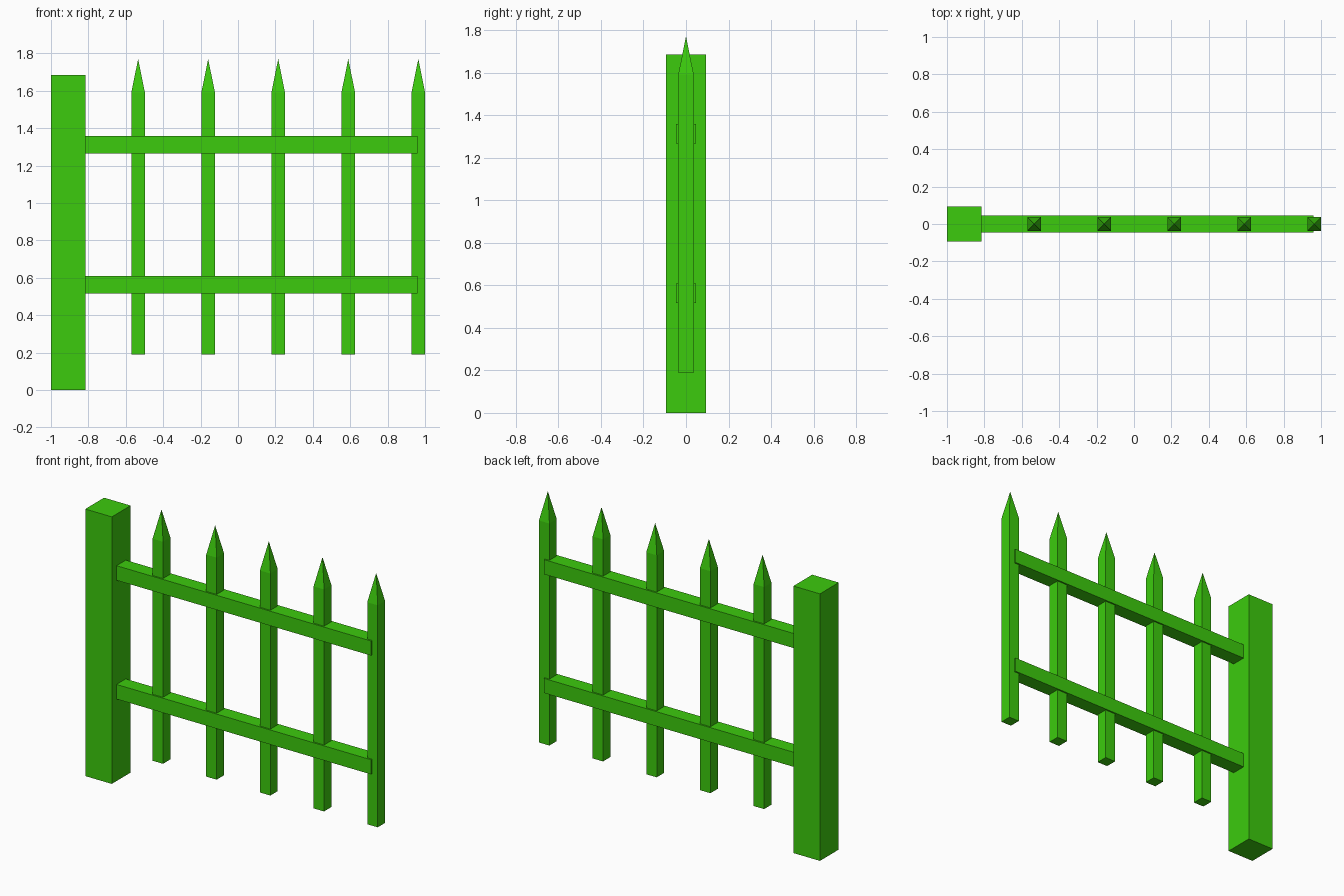
import bpy
import bmesh

cube = bpy.data.objects.get("Cube")
if cube:
    bpy.data.objects.remove(cube, do_unlink=True)

# Single flat green
green = bpy.data.materials.new("bright_green")
green.use_nodes = True
colour = (0.045, 0.597, 0.004, 1.0)
green.diffuse_color = colour
green.node_tree.nodes["Principled BSDF"].inputs["Base Color"].default_value = colour


def box(name, x0, x1, depth, z0, z1, tip=None):
    """Box centred on y = 0; with tip, its top becomes a pyramid of that height."""
    bm = bmesh.new()
    bmesh.ops.create_cube(bm, size=1)
    for v in bm.verts:
        v.co.x = (x0 + x1) / 2 + v.co.x * (x1 - x0)
        v.co.y *= depth
        v.co.z = z0 if v.co.z < 0 else z1
    if tip:
        top = max(bm.faces, key=lambda f: f.calc_center_median().z)
        apex = bmesh.ops.poke(bm, faces=[top])["verts"][0]
        apex.co.z = tip
    mesh = bpy.data.meshes.new(name)
    bm.to_mesh(mesh)
    bm.free()
    mesh.materials.append(green)
    obj = bpy.data.objects.new(name, mesh)
    bpy.context.collection.objects.link(obj)
    return obj


# Thick end post
box("post", -1.0, -0.815, 0.187, 0, 1.684)

# Two horizontal rails running from the post
for name, z in (("lower_rail", 0.517), ("upper_rail", 1.266)):
    box(name, -0.815, 0.96, 0.092, z, z + 0.092)

# Five pointed pickets, evenly spaced
width = 0.073
for i in range(5):
    x = -0.534 + i * 0.3745
    box(f"picket_{i + 1}", x - width / 2, x + width / 2, width, 0.19, 1.59, tip=1.77)
